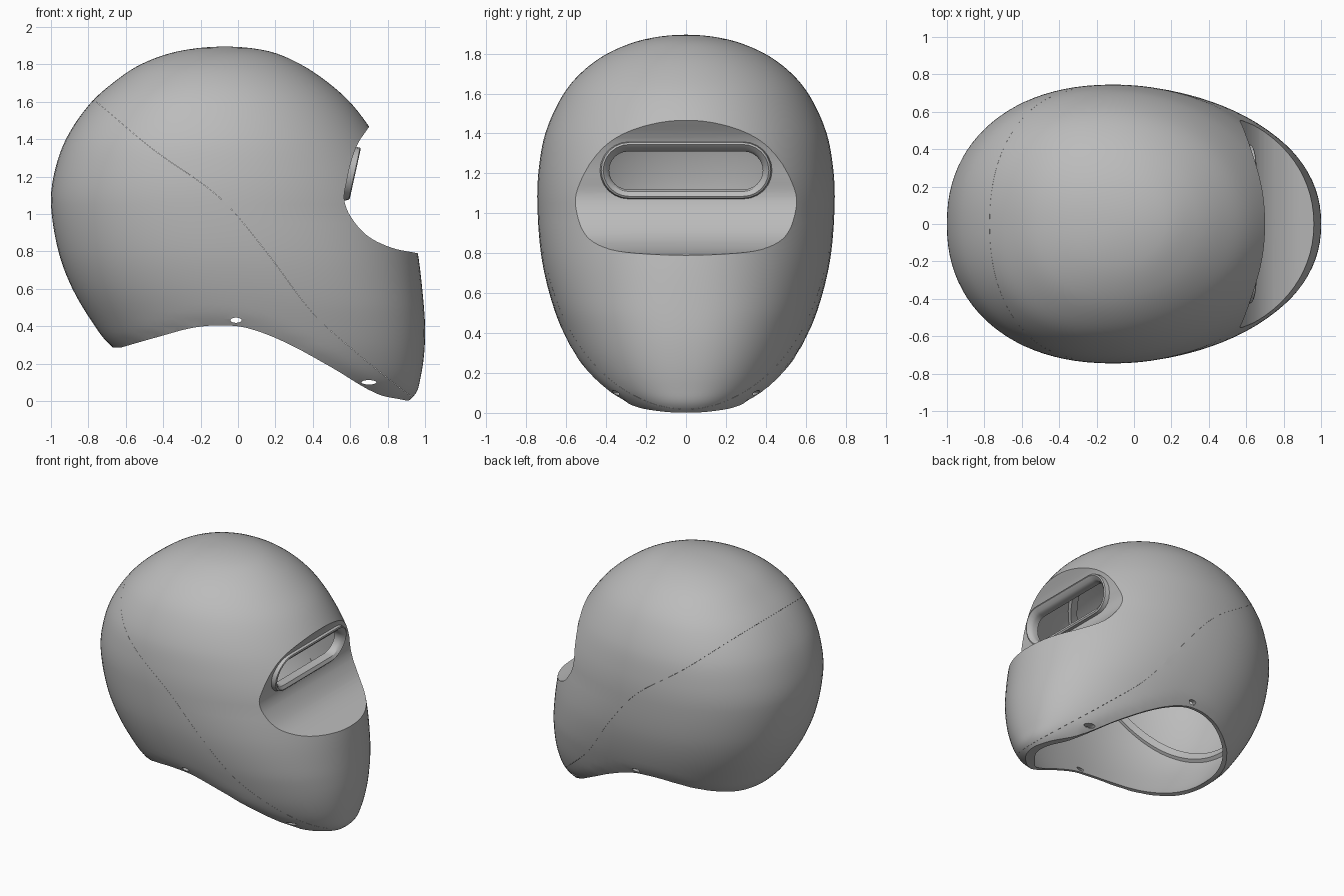
import bpy, bmesh, math
from mathutils import Vector

if "Cube" in bpy.data.objects:
    bpy.data.objects.remove(bpy.data.objects["Cube"], do_unlink=True)

grey = bpy.data.materials.new("shell grey")
grey.use_nodes = True
grey.diffuse_color = (0.5, 0.5, 0.5, 1)
grey.node_tree.nodes["Principled BSDF"].inputs["Base Color"].default_value = (0.5, 0.5, 0.5, 1)


def loft(name, rings, closed=False):
    """Skin a list of equal-length rings; cap both ends unless closed into a loop."""
    bm = bmesh.new()
    rows = [[bm.verts.new(p) for p in ring] for ring in rings]
    n = len(rows[0])
    pairs = list(zip(rows, rows[1:])) + ([(rows[-1], rows[0])] if closed else [])
    for a, b in pairs:
        for i in range(n):
            j = (i + 1) % n
            bm.faces.new((a[i], a[j], b[j], b[i]))
    if not closed:
        bm.faces.new(rows[0])
        bm.faces.new(rows[-1])
    bmesh.ops.remove_doubles(bm, verts=bm.verts, dist=0.0001)
    bmesh.ops.recalc_face_normals(bm, faces=bm.faces)
    mesh = bpy.data.meshes.new(name)
    bm.to_mesh(mesh)
    bm.free()
    mesh.materials.append(grey)
    obj = bpy.data.objects.new(name, mesh)
    bpy.context.collection.objects.link(obj)
    return obj


def prism(name, profile, dx=0, dz=0):
    """Side profile extruded across the full width."""
    return loft(name, [[(x + dx, y, z + dz) for x, z in profile] for y in (-1.2, 1.2)])


def cut(obj, tool, operation="DIFFERENCE"):
    mod = obj.modifiers.new("cut", "BOOLEAN")
    mod.object, mod.operation, mod.solver = tool, operation, "EXACT"
    bpy.ops.object.select_all(action="DESELECT")
    bpy.context.view_layer.objects.active = obj
    obj.select_set(True)
    bpy.ops.object.modifier_apply(modifier=mod.name)
    bpy.data.objects.remove(tool, do_unlink=True)


def smooth(obj, angle=35):
    bpy.ops.object.select_all(action="DESELECT")
    bpy.context.view_layer.objects.active = obj
    obj.select_set(True)
    bpy.ops.object.shade_smooth_by_angle(angle=math.radians(angle))


def spline(points, steps):
    """Smooth curve through the inner points; first and last only steer it."""
    out = []
    for a, b, c, d in zip(points, points[1:], points[2:], points[3:]):
        span = (c - b).length
        start = (c - a) * (span / (span + (b - a).length))
        end = (d - b) * (span / (span + (d - c).length))
        for k in range(steps):
            t = k / steps
            out.append(b + start * t + (3 * (c - b) - 2 * start - end) * t ** 2
                       + (2 * (b - c) + start + end) * t ** 3)
    return out + [points[-2]]


def arc(points, steps=5):
    """Smooth a list of profile points."""
    v = [Vector(p) for p in points]
    return [tuple(p) for p in spline([v[0]] + v + [v[-1]], steps)]


# Side profiles of the cut-away regions
scoop = arc([(.7, 1.465), (.64, 1.375), (.605, 1.28), (.582, 1.18), (.568, 1.08), (.6, .99),
             (.69, .885), (.82, .82), (.96, .79)]) + [(1.4, .75), (1.4, 1.95)]
rim_line = arc([(-.63, .285), (-.42, .345), (-.25, .39), (-.1, .405), (.05, .39),
                (.25, .315), (.5, .18), (.74, .04), (.9, .003)])
neck = [(-1.3, .285)] + rim_line + [(1.3, 0), (1.3, -.6), (-1.3, -.6)]
seam = arc([(-1.1, 1.86), (-.77, 1.61), (-.46, 1.35), (-.1, 1.09), (.15, .8), (.4, .47),
            (.62, .27), (.88, .06), (1.1, -.1)]) + [(1.1, -.4), (-1.4, -.4), (-1.4, 1.86)]

# Horizontal slices of the head form: height, back x, front x, half width
slices = [Vector(s) for s in (
    (1.895, -.07, -.07, 0), (1.87, -.32, .165, .215), (1.8, -.52, .335, .395),
    (1.7, -.67, .485, .53), (1.58, -.8, .615, .625), (1.4, -.92, .745, .705),
    (1.22, -.982, .845, .738), (1.05, -1, .91, .745), (.8, -.96, .96, .727),
    (.6, -.885, .985, .685), (.4, -.765, 1, .617), (.25, -.65, .995, .55),
    (.12, -.5, .975, .46), (.04, -.4, .95, .36), (-.04, -.3, .87, .24),
    (-.15, -.25, .8, .2))]
over_top = Vector((1.87, .165, -.32, -.215))
path = spline([over_top] + slices + [slices[-1]], 5)


def egg(s, scale=1.0, count=96):
    """Egg-shaped slice, squarer at the back and around the chin."""
    z, back, front, w = s
    mid = back + 0.47 * (front - back)
    chin = min(max((1 - z) / .5, 0), 1)
    ring = []
    for i in range(count):
        a = math.tau * i / count
        c, q = math.cos(a), math.sin(a)
        power = 2 / (2 + .25 * chin if c > 0 else 2.2)
        x = mid + math.copysign(abs(c) ** power, c) * (front - mid if c > 0 else mid - back)
        y = w * math.copysign(abs(q) ** power, q)
        ring.append((x * scale, y * scale, 1 + (z - 1) * scale))
    return ring


def tuck(ring):
    """Curl the skin inward just above the neck opening."""
    out = []
    for x, y, z in ring:
        edge = min(rim_line, key=lambda p: abs(p[0] - x))[1]
        curl = min(max(1 - (z - edge) / .08, 0), 1) if x < .7 else 0
        shrink = 1 - .022 * curl ** 2
        out.append((x * shrink, y * shrink, z))
    return out


def stadium(half_y, half_z, depth, lean=0.22, z0=1.215, count=12):
    """Rounded slot outline on a leaning plane."""
    ring = []
    for i in range(2 * count + 2):
        side = 1 if i <= count else -1
        a = math.pi * (i - (0 if side > 0 else 1)) / count - math.pi / 2
        y = side * (half_y - half_z) + half_z * math.cos(a)
        z = half_z * math.sin(a)
        ring.append((0.6 + depth + lean * z, y, z0 + z))
    return ring


def rod(name, centre, rx, rz, y0, y1, count=16):
    x0, z0 = centre
    return loft(name, [[(x0 + rx * math.cos(math.tau * i / count), y,
                         z0 + rz * math.sin(math.tau * i / count)) for i in range(count)]
                       for y in (y0, y1)])


# Hollow shell with face recess, slot, neck opening and rivet holes
front_shell = loft("front_shell", [tuck(egg(s)) for s in path])
cavity = loft("cavity", [egg(s, 0.96) for s in path])
cut(cavity, prism("recess_backing", scoop, -.035, -.03))
cut(front_shell, cavity)
cut(front_shell, prism("recess", scoop))
cut(front_shell, prism("neck_opening", neck))
cut(front_shell, loft("slot", [stadium(.41, .12, -.25), stadium(.41, .12, .5)]))
for spot, rx, rz in (((-.01, .432), .03, .014), ((.7, .1), .04, .012)):
    cut(front_shell, rod("rivet_hole", spot, rx, rz, -1, 1))

# Split along the side seam into front and rear shells
rear_shell = front_shell.copy()
rear_shell.data = front_shell.data.copy()
rear_shell.name = "rear_shell"
bpy.context.collection.objects.link(rear_shell)
cut(rear_shell, prism("seam_rear", seam, -.0005, -.0005), "INTERSECT")
cut(front_shell, prism("seam_front", seam))
smooth(front_shell)
smooth(rear_shell)

# Raised rim around the viewing slot
rim = loft("slot_rim", [stadium(*s) for s in (
    (.435, .148, -.03), (.425, .14, .022), (.415, .13, .027), (.395, .105, .01),
    (.385, .095, -.01), (.385, .095, -.05), (.425, .135, -.05))], closed=True)
smooth(rim, 30)

# Inner strap running from the nape up over the crown
strap = loft("inner_strap", [egg(s, .957) for s in path])
cut(strap, loft("strap_hollow", [egg(s, .93) for s in path]))
cut(strap, prism("strap_slab", [(-1.5, -.07), (1.2, 2.63), (1.2, 2.71), (-1.5, .01)]), "INTERSECT")
smooth(strap)
